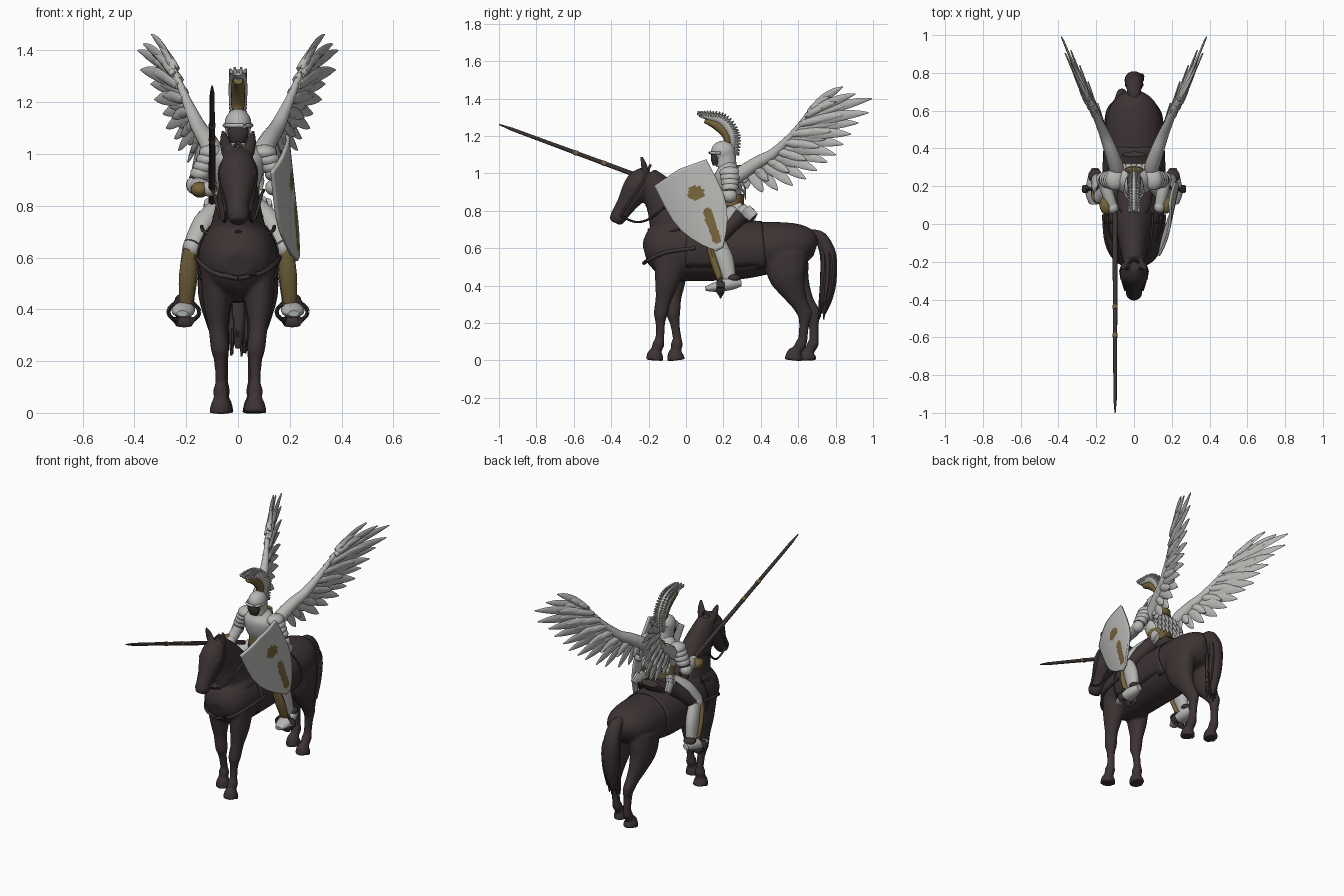
import bpy, bmesh, math, random
from mathutils import Vector

random.seed(4)

def material(name, col):
    m = bpy.data.materials.new(name)
    m.diffuse_color = (*col, 1)
    return m

COAT = material("dark brown coat", (0.046, 0.033, 0.033))
STEEL = material("pale steel", (0.47, 0.47, 0.455))
GOLD = material("old gold", (0.185, 0.13, 0.046))

def spline(pts, k=4):
    """Catmull-Rom refinement of tuples."""
    out = []
    for i in range(len(pts) - 1):
        p0, p1, p2, p3 = (pts[max(i - 1, 0)], pts[i], pts[i + 1], pts[min(i + 2, len(pts) - 1)])
        for j in range(k):
            t = j / k
            out.append(tuple(0.5 * (2 * b + (c - a) * t + (2 * a - 5 * b + 4 * c - d) * t * t
                             + (3 * b - a - 3 * c + d) * t ** 3) for a, b, c, d in zip(p0, p1, p2, p3)))
    return out + [pts[-1]]

def loft(bm, pts, n=14, mat=0, k=4):
    """Closed tube through (x, y, z, half width, half depth)."""
    if k > 1:
        pts = spline(pts, k)
    P = [Vector(p[:3]) for p in pts]
    rings = []
    for i, p in enumerate(pts):
        t = (P[min(i + 1, len(P) - 1)] - P[max(i - 1, 0)]).normalized()
        ref = Vector((1, 0, 0)) if abs(t.x) < 0.92 else Vector((0, 1, 0))
        s = (ref - t * ref.dot(t)).normalized()
        q = t.cross(s)
        rings.append([bm.verts.new(P[i] + s * max(p[3], .001) * math.cos(a) + q * max(p[4], .001) * math.sin(a))
                      for a in (2 * math.pi * j / n for j in range(n))])
    faces = [bm.faces.new(rings[0][::-1]), bm.faces.new(rings[-1])]
    for a, b in zip(rings, rings[1:]):
        faces += [bm.faces.new((a[j], a[(j + 1) % n], b[(j + 1) % n], b[j])) for j in range(n)]
    for f in faces:
        f.material_index = mat

def tube(bm, path, r, n=8, mat=0, k=4):
    loft(bm, [(*p, r, r) for p in path], n, mat, k)

def ball(bm, c, r, mat=0, n=18):
    """Ellipsoid made of stacked rings along z."""
    pts = []
    for i in range(n // 2 + 1):
        a = math.pi * i / (n // 2)
        pts.append((c[0], c[1], c[2] - r[2] * math.cos(a), r[0] * math.sin(a), r[1] * math.sin(a)))
    loft(bm, pts, n, mat, 1)

def finish(name, bm, mats, voxel=0, angle=45):
    bmesh.ops.recalc_face_normals(bm, faces=bm.faces[:])
    me = bpy.data.meshes.new(name)
    bm.to_mesh(me)
    bm.free()
    ob = bpy.data.objects.new(name, me)
    bpy.context.collection.objects.link(ob)
    for m in mats:
        me.materials.append(m)
    if voxel:
        r = ob.modifiers.new("fuse", 'REMESH')
        r.mode, r.voxel_size, r.use_smooth_shade = 'VOXEL', voxel, True
        s = ob.modifiers.new("soften", 'SMOOTH')
        s.factor, s.iterations = 0.5, 4
    else:
        bpy.ops.object.select_all(action='DESELECT')
        ob.select_set(True)
        bpy.context.view_layer.objects.active = ob
        bpy.ops.object.shade_smooth_by_angle(angle=math.radians(angle))
    return ob

# horse: barrel, neck, head, ears and legs fused together
BODY = [(-.22, .57, .05, .05), (-.18, .58, .112, .115), (-.10, .595, .145, .16), (0, .595, .155, .17),
        (.15, .59, .155, .165), (.3, .59, .16, .155), (.42, .60, .155, .142), (.52, .61, .15, .13),
        (.6, .615, .135, .115), (.66, .61, .10, .09), (.695, .60, .045, .05)]
bm = bmesh.new()
loft(bm, [(0, *b) for b in BODY], 24)
loft(bm, [(0, .03, .62, .13, .18), (0, -.05, .74, .10, .15), (0, -.11, .85, .078, .112),
          (0, -.175, .935, .062, .083), (0, -.215, .985, .05, .062)], 20)
loft(bm, [(0, -.205, 1.005, .04, .045), (0, -.243, .955, .07, .072), (0, -.28, .895, .07, .07),
          (0, -.315, .84, .054, .055), (0, -.345, .795, .043, .047), (0, -.365, .762, .044, .044),
          (0, -.378, .735, .03, .03)], 20)
FRONT = [(.085, -.08, .56, .06, .09), (.082, -.10, .43, .054, .068), (.078, -.12, .33, .037, .044),
         (.07, -.135, .25, .036, .038), (.068, -.137, .20, .025, .026), (.066, -.14, .12, .022, .024),
         (.066, -.147, .088, .031, .033), (.066, -.157, .058, .028, .029), (.066, -.165, .035, .039, .042),
         (.066, -.168, 0, .046, .05)]
HIND = [(.08, .53, .57, .075, .12), (.085, .54, .46, .07, .105), (.08, .575, .37, .05, .068),
        (.07, .61, .30, .036, .045), (.065, .635, .25, .031, .041), (.062, .632, .2, .025, .029),
        (.06, .625, .12, .023, .025), (.06, .615, .088, .029, .031), (.06, .595, .057, .027, .028),
        (.06, .58, .035, .038, .043), (.06, .575, 0, .044, .051)]
for s in (-1, 1):
    for leg, shift in ((FRONT, .115), (HIND, .075)):
        d = shift if s < 0 else 0
        loft(bm, [(s * x, y + d * max(0, 1 - z / .6), z, a, b) for x, y, z, a, b in leg], 14)
    loft(bm, [(s * .04, -.215, 1.0, .024, .02), (s * .05, -.225, 1.045, .023, .017),
              (s * .06, -.238, 1.09, .008, .008)], 10)
    ball(bm, (s * .062, -.285, .925), (.014, .018, .016))
finish("horse", bm, [COAT], 0.009)

# tail made of loose strands
bm = bmesh.new()
loft(bm, [(0, .66, .67, .03, .03), (0, .72, .655, .04, .035), (0, .76, .56, .05, .045), (0, .76, .42, .045, .045),
          (0, .745, .32, .03, .035), (0, .735, .25, .01, .012)], 14)
for i in range(14):
    dx, dy, e = random.uniform(-.04, .04), random.uniform(-.03, .03), random.uniform(.2, .3)
    loft(bm, [(dx * .4, .70, .655, .012, .012), (dx, .76 + dy * .8, .56, .018, .018),
              (dx * 1.1, .757 + dy, .42, .016, .016), (dx, .735 + dy, e, .004, .004)], 6)
finish("tail", bm, [COAT])

# saddle cloth: upper shell hugging the barrel
bm = bmesh.new()
loft(bm, [(0, y, z, a + .006, b + .005) for y, z, a, b in BODY[3:7]], 32)
bmesh.ops.delete(bm, geom=[f for f in bm.faces if f.calc_center_median().z < .5 or len(f.verts) > 4], context='FACES')
ob = finish("saddle_cloth", bm, [COAT])
ob.modifiers.new("thickness", 'SOLIDIFY').thickness = .006

# saddle, straps and stirrups
bm = bmesh.new()
loft(bm, [(0, .04, .80, .05, .02), (0, .10, .765, .09, .04), (0, .22, .755, .10, .035), (0, .32, .765, .09, .04),
          (0, .37, .80, .06, .02)], 16)
for s in (-1, 1):
    tube(bm, [(0, -.225, .52), (s * .09, -.195, .54), (s * .145, -.10, .58), (s * .16, .05, .60)], .010)
    tube(bm, [(0, -.20, .70), (s * .07, -.15, .68), (s * .13, -.05, .70), (s * .14, .05, .72)], .007)
    tube(bm, [(s * .045, -.35, .775), (s * .05, -.27, .74), (s * .07, -.19, .76), (s * .09, -.08, .84),
              (s * .10, .06, .86)], .006)
    tube(bm, [(s * .045, -.35, .775), (s * .06, -.30, .85), (s * .068, -.235, .95), (0, -.19, 1.045)], .007)
    tube(bm, [(s * .16, .20, .62), (s * .185, .2, .52), (s * .208, .19, .43)], .010)
    ring = [(s * .209 + .060 * math.cos(a), .185, .39 + .038 * math.sin(a)) for a in
            (math.pi * j / 8 for j in range(17))]
    loft(bm, [(*p, .008, .022) for p in ring], 8, 0, 1)
finish("saddle_and_straps", bm, [COAT])

# rider torso: skirt, belt, breastplate and collar
bm = bmesh.new()
loft(bm, [(0, .25, .72, .10, .075), (0, .245, .78, .095, .07), (0, .24, .85, .078, .055)], 20, 0)
loft(bm, [(0, .245, .82, .084, .064), (0, .245, .89, .082, .064)], 20, 2, 1)
loft(bm, [(0, .24, .87, .078, .056), (0, .23, .93, .098, .072), (0, .225, .99, .105, .075), (0, .22, 1.03, .075, .055),
          (0, .21, 1.06, .04, .04)], 20, 1)
loft(bm, [(0, .285, 1.0, .05, .022), (0, .285, 1.045, .045, .018)], 12, 2)
for s in (-1, 1):
    for i in range(3):
        loft(bm, [(s * (.07 + .02 * i), .27 + .025 * i, .83 - .01 * i, .022, .03),
                  (s * (.10 + .01 * i), .30 + .03 * i, .765, .016, .032)], 10, 1)
finish("torso", bm, [COAT, STEEL, GOLD])

# limbs with layered shoulder plates
bm = bmesh.new()
for s in (-1, 1):
    hand = (-.112, .085, .865) if s < 0 else (.135, .09, .87)
    elbow = (s * .165, .235, .88)
    for i in range(4):
        ball(bm, (s * (.102 + .014 * i), .235, 1.005 - .027 * i), (.05 - .003 * i, .058 - .004 * i, .032), 1)
    tube(bm, [(s * .125, .235, .98), elbow], .033, 12, 0, 1)
    ball(bm, elbow, (.036, .04, .037), 1)
    mid = tuple((a + b) / 2 for a, b in zip(elbow, hand))
    loft(bm, [(*elbow, .031, .031), (*mid, .032, .032), (*hand, .026, .026)], 12, 1)
    ball(bm, hand, (.03, .032, .03), 1)
    ball(bm, (hand[0] + s * .035, hand[1] + .015, .862), (.036, .05, .031), 2)
    # thigh, knee, shin, greave, boot
    loft(bm, [(s * .07, .26, .78, .05, .055), (s * .13, .19, .725, .047, .055), (s * .172, .14, .645, .04, .045)], 14, 1)
    loft(bm, [(s * .09, .285, .77, .048, .045), (s * .13, .225, .71, .046, .045), (s * .172, .175, .64, .034, .03)], 12, 0)
    ball(bm, (s * .177, .145, .64), (.036, .043, .043), 1)
    loft(bm, [(s * .18, .165, .64, .034, .042), (s * .19, .205, .54, .036, .05), (s * .20, .235, .42, .028, .034)], 14, 1)
    loft(bm, [(s * .185, .118, .635, .024, .014), (s * .194, .15, .53, .034, .022), (s * .202, .195, .40, .024, .016)], 12, 2)
    loft(bm, [(s * .205, .295, .415, .02, .02), (s * .208, .24, .41, .038, .034), (s * .212, .16, .393, .045, .027),
              (s * .215, .105, .383, .022, .012)], 14, 1)
    ball(bm, (s * .205, .255, .44), (.038, .038, .022), 0)
finish("limbs", bm, [COAT, STEEL, GOLD])

# helmet with dark face opening
bm = bmesh.new()
ball(bm, (0, .2, 1.115), (.052, .066, .06), 1, 24)
loft(bm, [(0, .215, 1.04, .05, .056), (0, .21, 1.08, .048, .058), (0, .205, 1.12, .05, .062)], 18, 1)
loft(bm, [(0, .165, 1.045, .03, .022), (0, .16, 1.075, .04, .027), (0, .16, 1.10, .04, .027)], 14, 0)
tube(bm, [(-.052, .185, 1.11), (-.035, .14, 1.11), (0, .128, 1.11), (.035, .14, 1.11), (.052, .185, 1.11)], .008, 8, 1)
finish("helmet", bm, [COAT, STEEL])

# crest: pale bristles around a narrower gold holder
bm = bmesh.new()
ARC = [(0, .07, 1.315, .022, .012), (0, .13, 1.303, .03, .024), (0, .19, 1.285, .035, .030),
       (0, .235, 1.235, .036, .030), (0, .256, 1.18, .032, .026), (0, .262, 1.11, .018, .014)]
loft(bm, ARC, 14)
loft(bm, [(0, .10, 1.283, .018, .014), (0, .15, 1.268, .026, .026), (0, .195, 1.238, .028, .03),
          (0, .222, 1.19, .026, .022), (0, .22, 1.155, .018, .02)], 12, 1)
for p in spline(ARC, 5):
    out = (Vector(p[:3]) - Vector((0, .14, 1.2))).normalized()
    for x in (-.024, -.01, .01, .024):
        a = Vector((x, p[1], p[2]))
        b = a + out * (p[4] + .012 - abs(x) * .4) + Vector((x * .3, .004, 0))
        loft(bm, [(*a, .010, .012), (*b, .004, .004)], 6, 0, 1)
finish("helmet_crest", bm, [STEEL, GOLD])

# wings: flight feathers, two rows of coverts and a leading arm
EDGE = [(.655, 1.325), (.62, 1.275), (.57, 1.21), (.52, 1.155), (.46, 1.10), (.38, 1.055), (.30, 1.00)]
TIPS = [(.838, 1.462), (.905, 1.425), (.992, 1.40), (.975, 1.325), (.92, 1.27), (.88, 1.21), (.84, 1.155),
        (.80, 1.10), (.755, 1.06), (.70, 1.015), (.64, .97), (.57, .935), (.49, .91), (.41, .90), (.33, .92)]

def sample(pts, t):
    f = min(max(t, 0), .9999) * (len(pts) - 1)
    i = int(f)
    return tuple(a + (b - a) * (f - i) for a, b in zip(pts[i], pts[i + 1]))

def wing_x(y, z):
    t = max(0, (y - .3) / .7)
    return .095 + .295 * t ** 1.15 + .17 * t ** .5 * (z - 1.0 - .55 * (y - .3))

SHAPE = [(0, .6), (.2, .85), (.45, 1), (.7, .85), (.88, .5), (1, .1)]
for s, side in ((-1, "left"), (1, "right")):
    bm = bmesh.new()
    for count, reach, width, thick, lift in ((15, 1, .030, .007, 0), (16, .64, .027, .009, .006),
                                             (16, .38, .026, .012, .008)):
        for i in range(count):
            t = i / (count - 1)
            b, e = sample(EDGE, t), sample(TIPS, t)
            pts = []
            for u, w in SHAPE:
                y, z = (b[j] + (e[j] - b[j]) * u * reach for j in (0, 1))
                z += .015 * math.sin(math.pi * u) * reach * (1 - t)
                x = wing_x(y, z) + (.005 if i % 2 else -.005)
                wide = width * w * (.75 + .25 * min(1, t * 4))
                pts.append((s * x, y, z, thick * (.5 + w / 2) + lift * (1 - u * .6), wide))
            loft(bm, pts, 8, 0, 2)
    loft(bm, [(s * wing_x(y, z), y, z, r, r) for (y, z), r in
              zip(EDGE + [(.25, .96)], (.008, .013, .018, .024, .03, .036, .04, .03))], 14)
    finish("wing_" + side, bm, [STEEL])

# short feathers on the rider's back
bm = bmesh.new()
for row in range(3):
    for i in range(-3, 4):
        x, z = i * .026, 1.0 - row * .035
        loft(bm, [(x, .285, z, .014, .008), (x * 1.1, .313, z - .035, .016, .007),
                  (x * 1.15, .318, z - .07, .004, .003)], 6)
finish("back_feathers", bm, [STEEL])

# lance with a little gold wrapping
def lance(y):
    return (-.1, y, 1.262 - .37 * (y + 1))
bm = bmesh.new()
loft(bm, [(*lance(y), r, r) for y, r in ((-1, .003), (-.93, .009), (-.6, .011), (-.2, .013), (.2, .014))], 12, 0, 1)
for y in (-.6, -.45):
    loft(bm, [(*lance(y), .0135, .0135), (*lance(y + .02), .0135, .0135)], 12, 1, 1)
finish("lance", bm, [COAT, GOLD])

# shield: curved heater board with gold inlays
WIDTH = [(.0, .02), (.06, .07), (.12, .108), (.18, .136), (.25, .152), (.32, .156), (.39, .156), (.46, .155)]
bm = bmesh.new()
grid = []
for r in range(41):
    v, hw = sample(WIDTH, r / 40)
    row = []
    for c in range(31):
        k = c / 15 - 1
        u = k * hw
        vv = v + (.02 * (1 - abs(k)) * max(0, r - 30) / 10)
        y, z = .18 + .89 * u - .456 * vv, .595 + .456 * u + .89 * vv
        row.append(bm.verts.new((.176 + .21 * (y - .05) + .025 * (1 - (u / .156) ** 2), y, z)))
    grid.append(row)
for r in range(40):
    for c in range(30):
        f = bm.faces.new((grid[r][c], grid[r][c + 1], grid[r + 1][c + 1], grid[r + 1][c]))
        m = f.calc_center_median()
        t = min(max((.79 - m.z) / .14, 0), 1)
        bar = math.hypot(m.y - (.115 + .05 * t), m.z - (.79 - .14 * t)) < .024
        blob = math.hypot((m.y - .055) / .045, (m.z - .895) / .036) < 1
        f.material_index = 1 if bar or blob else 0
ob = finish("shield", bm, [STEEL, GOLD])
sol = ob.modifiers.new("thickness", 'SOLIDIFY')
sol.thickness, sol.offset = .014, 0
